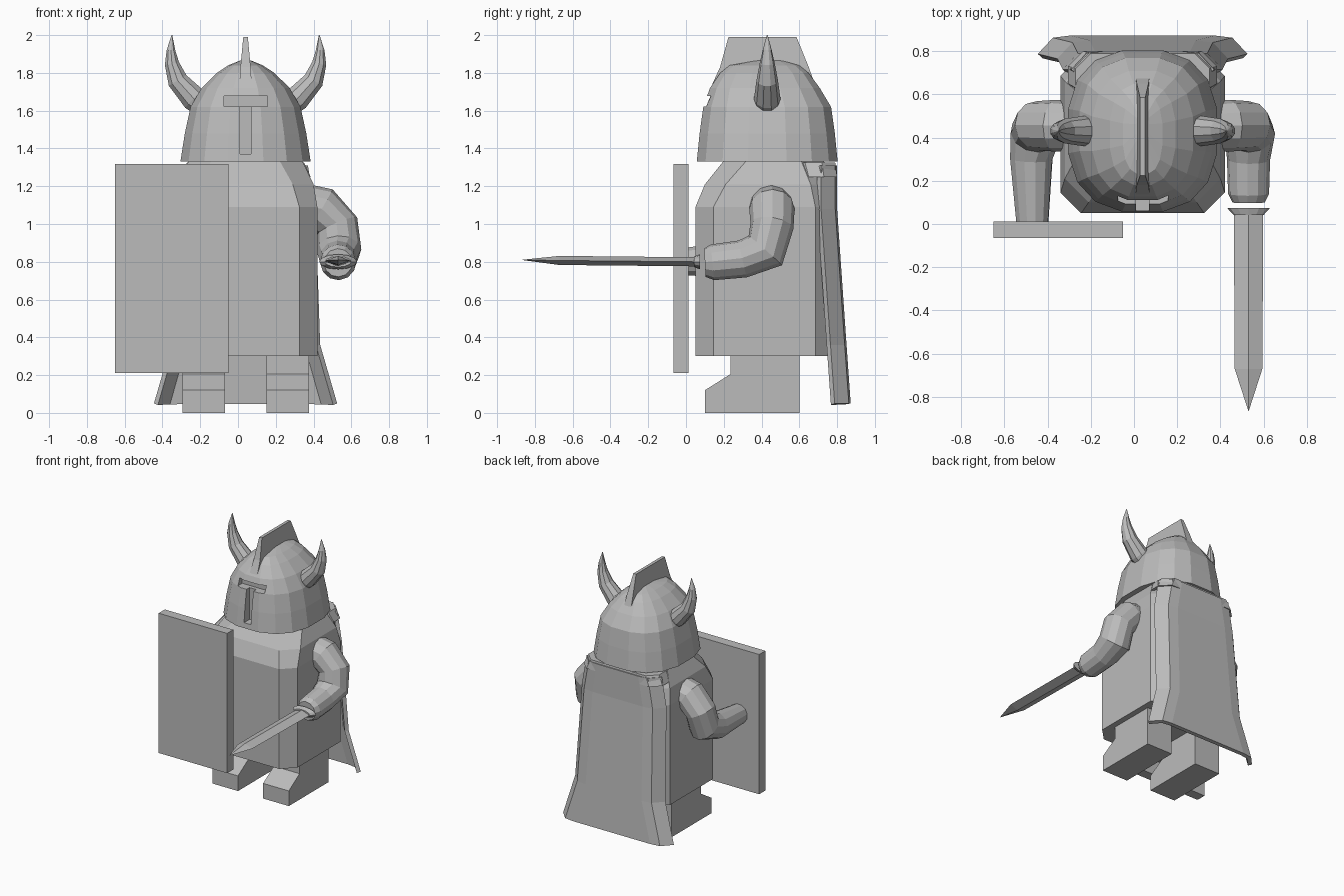
import bpy, bmesh, math
from mathutils import Vector

if "Cube" in bpy.data.objects:
    bpy.data.objects.remove(bpy.data.objects["Cube"])

CX = 0.04  # the figure's own centre line
grey = bpy.data.materials.new("plain grey")
grey.diffuse_color = (0.5, 0.5, 0.5, 1)
grey.use_nodes = True
grey.node_tree.nodes["Principled BSDF"].inputs["Base Color"].default_value = grey.diffuse_color


def finish(name, bm):
    bmesh.ops.recalc_face_normals(bm, faces=bm.faces)
    me = bpy.data.meshes.new(name)
    bm.to_mesh(me)
    bm.free()
    me.materials.append(grey)
    ob = bpy.data.objects.new(name, me)
    bpy.context.collection.objects.link(ob)
    return ob


def loft(name, rings, cap=True, closed=True):
    """Join equal-length rings of points into a skin."""
    bm = bmesh.new()
    vs = [[bm.verts.new(p) for p in r] for r in rings]
    n = len(rings[0])
    for a, b in zip(vs, vs[1:]):
        for i in range(n if closed else n - 1):
            j = (i + 1) % n
            bm.faces.new((a[i], a[j], b[j], b[i]))
    if cap:
        bm.faces.new(vs[0])
        bm.faces.new(vs[-1])
    return finish(name, bm)


def box(name, x0, x1, y0, y1, z0, z1):
    return loft(name, [[(x0, y0, z), (x1, y0, z), (x1, y1, z), (x0, y1, z)] for z in (z0, z1)])


def tube(name, path, radii, sides=12):
    """Round tube along a path, with its rings mitred at each point."""
    pts = [Vector(p) for p in path]
    rings, side = [], Vector((0, 1, 0))
    for i, p in enumerate(pts):
        t = (pts[min(i + 1, len(pts) - 1)] - pts[max(i - 1, 0)]).normalized()
        u = (side - t * side.dot(t)).normalized()
        side, v = u, t.cross(u)
        rings.append([p + (u * math.cos(a) + v * math.sin(a)) * radii[i]
                      for a in (2 * math.pi * k / sides for k in range(sides))])
    return loft(name, rings)


def octagon(w, y0, y1, c, z):
    l, r = CX - w, CX + w
    return [(l + c, y0, z), (r - c, y0, z), (r, y0 + c, z), (r, y1 - c, z),
            (r - c, y1, z), (l + c, y1, z), (l, y1 - c, z), (l, y0 + c, z)]


# Body with chamfered corners and sloping shoulders
loft("body", [octagon(0.38, 0.05, 0.78, 0.095, 0.30), octagon(0.38, 0.05, 0.78, 0.095, 1.09),
              octagon(0.36, 0.10, 0.77, 0.11, 1.21), octagon(0.30, 0.20, 0.73, 0.12, 1.335)])

# Helmet dome: (z, half width, front, back)
rings = []
for z, w, y0, y1 in [(1.33, 0.34, 0.055, 0.805), (1.48, 0.317, 0.07, 0.79), (1.62, 0.287, 0.09, 0.77),
                     (1.72, 0.23, 0.125, 0.71), (1.80, 0.15, 0.18, 0.65), (1.84, 0.09, 0.23, 0.60),
                     (1.865, 0.03, 0.36, 0.52)]:
    ring = []
    for k in range(16):
        a = 2 * math.pi * (k + 0.5) / 16
        c, s = math.cos(a), math.sin(a)
        e = 0.8  # slightly squared oval
        ring.append((CX + w * 1.03 * math.copysign(abs(c) ** e, c),
                     (y0 + y1) / 2 + (y1 - y0) / 2 * 1.01 * math.copysign(abs(s) ** e, s), z))
    rings.append(ring)
helmet = loft("helmet", rings)

# Recessed T-shaped visor
for nm, b in (("eye_slit_cutter", (-0.075, 0.157, -0.1, 0.16, 1.622, 1.677)),
              ("nose_slit_cutter", (0.01, 0.07, -0.1, 0.13, 1.37, 1.64))):
    cut = box(nm, *b)
    m = helmet.modifiers.new(nm, "BOOLEAN")
    m.operation, m.object, m.solver = "DIFFERENCE", cut, "EXACT"
    cut.hide_render = True
    cut.hide_set(True)

# Crest fin, thinner at the top
loft("crest", [[(CX - w, y0, z), (CX + w, y0, z), (CX + w, y1, z), (CX - w, y1, z)]
               for z, w, y0, y1 in ((1.72, 0.034, 0.13, 0.69), (1.83, 0.027, 0.18, 0.65), (1.99, 0.012, 0.225, 0.585))])

for s, side in ((-1, "left"), (1, "right")):
    # Curved horns
    tube(side + "_horn", [(CX + s * dx, 0.43, z) for dx, z in
                          ((0.19, 1.61), (0.275, 1.665), (0.36, 1.76), (0.39, 1.85), (0.395, 1.92), (0.39, 2.0))],
         [0.07, 0.07, 0.057, 0.04, 0.024, 0.002], 10)
    # Legs with stepped feet
    profile = [(0.10, 0), (0.10, 0.12), (0.235, 0.205), (0.235, 0.31), (0.60, 0.31), (0.60, 0)]
    loft(side + "_leg", [[(CX + s * dx, y, z) for y, z in profile] for dx in (0.11, 0.335)])

# Bent arms
shoulder = [(0.30, 0.45, 1.10), (0.40, 0.455, 1.08), (0.485, 0.455, 0.99), (0.495, 0.42, 0.86)]
tube("right_arm", [(CX + x, y, z) for x, y, z in shoulder] + [(0.53, 0.30, 0.815), (0.53, 0.14, 0.797), (0.53, 0.10, 0.795)],
     [0.115, 0.12, 0.115, 0.118, 0.10, 0.095, 0.075])
tube("left_arm", [(CX - x, y, z) for x, y, z in shoulder] + [(-0.475, 0.30, 0.82), (-0.47, 0.0, 0.80)],
     [0.115, 0.12, 0.115, 0.118, 0.10, 0.075])

# Shield
box("shield", -0.65, -0.05, -0.065, 0.012, 0.21, 1.317)

# Sword: grip, oval guard and diamond-section blade
tube("sword_grip", [(0.53, 0.13, 0.80), (0.53, 0.05, 0.80)], [0.032, 0.032])
loft("sword_guard", [[(0.53 + w * math.cos(a), y, 0.80 + h * math.sin(a))
                      for a in (2 * math.pi * k / 12 for k in range(12))]
                     for y, w, h in ((0.075, 0.10, 0.04), (0.042, 0.07, 0.028))])
loft("sword_blade", [[(0.53 - w, y, z), (0.53, y, z - h), (0.53 + w, y, z), (0.53, y, z + h)]
                     for y, z, w, h in ((0.05, 0.80, 0.068, 0.024), (-0.67, 0.807, 0.064, 0.024), (-0.865, 0.81, 0.001, 0.001))])

# Cape: flared sheet with its side edges turned forwards
sections = []
for z, w, yb in ((1.31, 0.33, 0.80), (1.08, 0.37, 0.80), (0.36, 0.395, 0.85), (0.05, 0.485, 0.872)):
    half = [(w, yb - 0.085), (w - 0.07, yb - 0.01), (w - 0.15, yb)]
    sections.append([(CX - x, y, z) for x, y in half] + [(CX + x, y, z) for x, y in reversed(half)])
cape = loft("cape", sections, cap=False, closed=False)
sol = cape.modifiers.new("thickness", "SOLIDIFY")
sol.thickness = 0.03
sol.offset = 1 if cape.data.polygons[2].normal.y < 0 else -1

# Collar wrapping the cape over the shoulders
loft("cape_collar", [octagon(0.345, 0.58, 0.80, 0.07, 1.25), octagon(0.31, 0.56, 0.79, 0.07, 1.325)])
